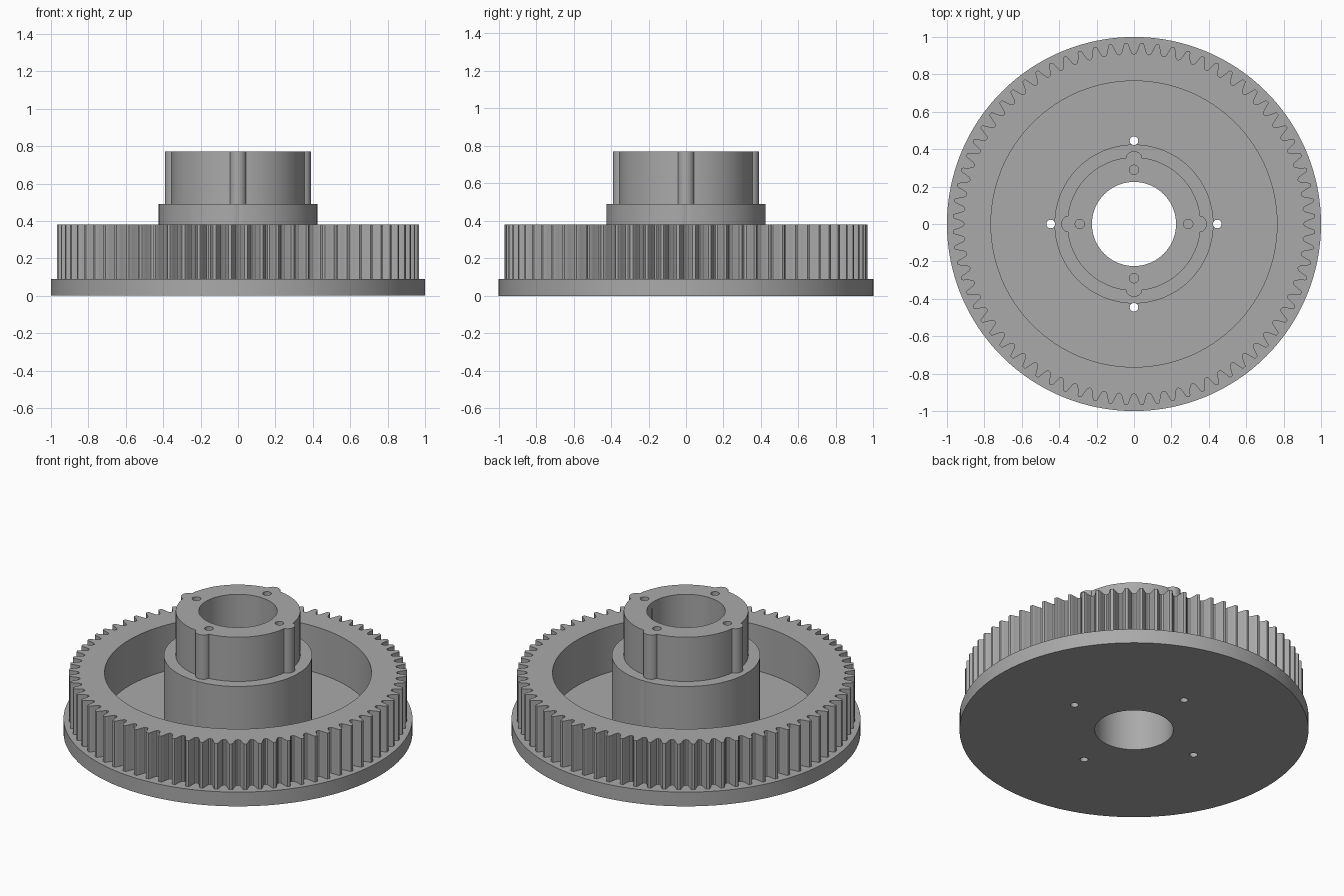
import bpy, bmesh
from math import sin, cos, pi, radians

if "Cube" in bpy.data.objects:
    bpy.data.objects.remove(bpy.data.objects["Cube"])

metal = bpy.data.materials.new("grey metal")
GREY = (0.40, 0.40, 0.40, 1)
metal.diffuse_color = GREY
metal.use_nodes = True
metal.node_tree.nodes["Principled BSDF"].inputs["Base Color"].default_value = GREY


def polar(r, a):
    return (r * cos(a), r * sin(a))


def circle(r, n=96, centre=(0, 0)):
    return [(centre[0] + r * cos(2 * pi * i / n), centre[1] + r * sin(2 * pi * i / n)) for i in range(n)]


def prism(name, outlines, z0, z1):
    """Extrude each closed outline from z0 to z1 into one object."""
    bm = bmesh.new()
    for pts in outlines:
        face = bm.faces.new([bm.verts.new((x, y, z0)) for x, y in pts])
        side = bmesh.ops.extrude_face_region(bm, geom=[face], use_keep_orig=True)
        verts = [v for v in side["geom"] if isinstance(v, bmesh.types.BMVert)]
        bmesh.ops.translate(bm, verts=verts, vec=(0, 0, z1 - z0))
    bmesh.ops.recalc_face_normals(bm, faces=bm.faces)
    mesh = bpy.data.meshes.new(name)
    bm.to_mesh(mesh)
    bm.free()
    obj = bpy.data.objects.new(name, mesh)
    bpy.context.collection.objects.link(obj)
    mesh.materials.append(metal)
    return obj


def combine(obj, tool, operation):
    """Apply a boolean and discard the tool object."""
    mod = obj.modifiers.new("combine", "BOOLEAN")
    mod.operation, mod.object, mod.solver = operation, tool, "EXACT"
    bpy.context.view_layer.objects.active = obj
    bpy.ops.object.modifier_apply(modifier=mod.name)
    bpy.data.objects.remove(tool)


def four_circles(radius, distance, n=24):
    return [circle(radius, n, polar(distance, k * pi / 2)) for k in range(4)]


# Toothed outline: fraction of one pitch against radius, starting in a gap
TEETH = 72
TOOTH = [(0.0, 0.908), (0.13, 0.913), (0.21, 0.926), (0.29, 0.945), (0.36, 0.963), (0.41, 0.968),
         (0.59, 0.968), (0.64, 0.963), (0.71, 0.945), (0.79, 0.926), (0.87, 0.913)]
teeth = [polar(r, 2 * pi * (k + f) / TEETH) for k in range(TEETH) for f, r in TOOTH]

# Base flange, toothed rim and stepped hub
flange = prism("base_flange", [circle(1.0, 128)], 0, 0.09)
rim = prism("toothed_rim", [teeth], 0.09, 0.38)
collar = prism("hub_collar", [circle(0.425)], 0.09, 0.49)
hub = prism("hub", [circle(0.357)], 0.49, 0.77)
combine(hub, prism("ribs", four_circles(0.045, 0.345), 0.49, 0.77), "UNION")

# Recess, central bore, through holes and blind screw holes
combine(rim, prism("recess", [circle(0.765, 128)], 0, 0.5), "DIFFERENCE")
for part in (flange, collar, hub):
    combine(part, prism("bore", [circle(0.225, 72)], -0.1, 1), "DIFFERENCE")
for part in (flange, collar):
    combine(part, prism("bolt_holes", four_circles(0.023, 0.445), -0.1, 1), "DIFFERENCE")
combine(hub, prism("screw_holes", four_circles(0.025, 0.29), 0.60, 1), "DIFFERENCE")

# Smooth round walls, crisp edges
for part in (flange, rim, collar, hub):
    bpy.ops.object.select_all(action="DESELECT")
    part.select_set(True)
    bpy.context.view_layer.objects.active = part
    bpy.ops.object.shade_smooth_by_angle(angle=radians(25))
